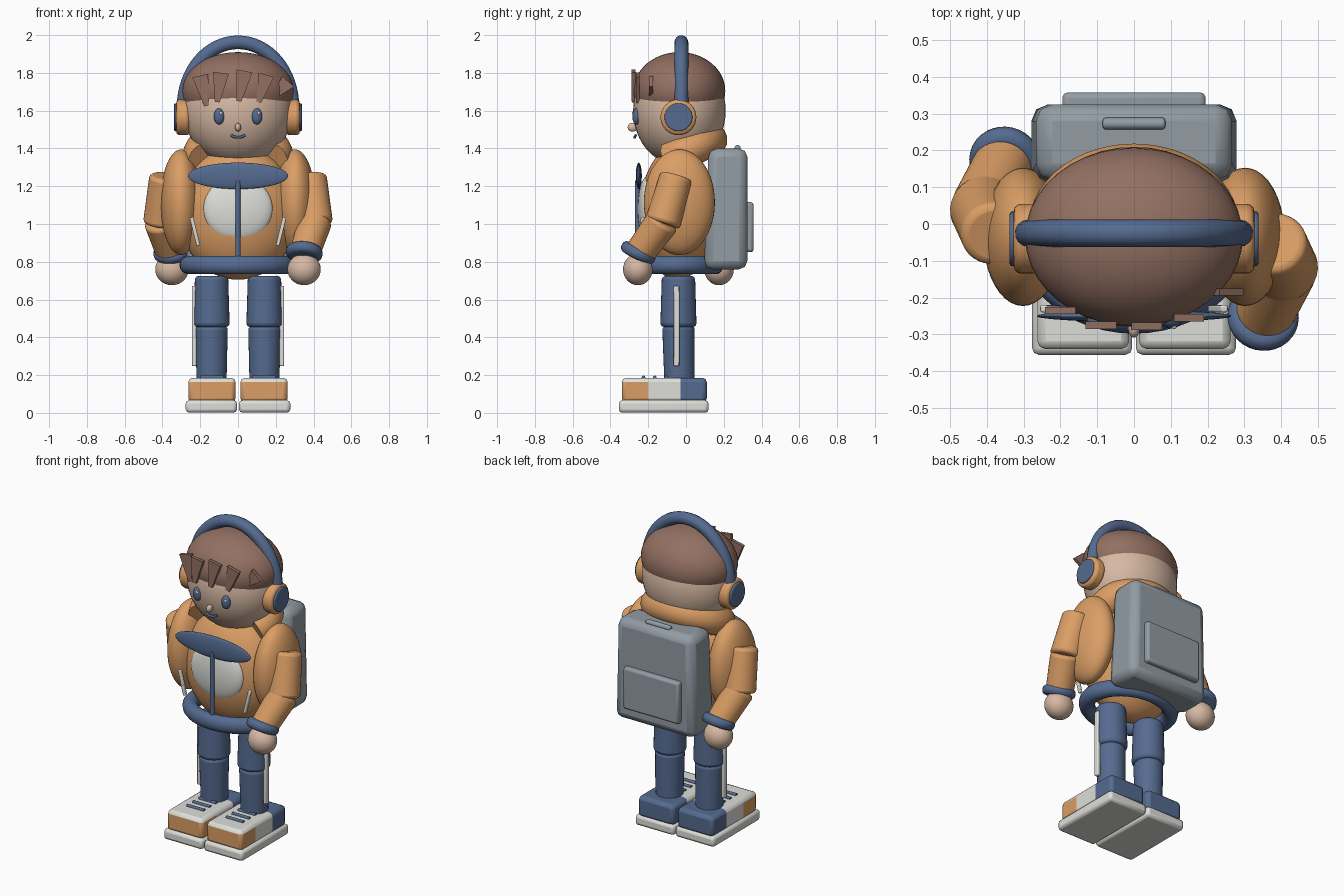
import bpy, bmesh, math
from mathutils import Vector

cube = bpy.data.objects.get("Cube")
if cube:
    bpy.data.objects.remove(cube, do_unlink=True)


def material(name, r, g, b):
    lin = [(c / 255 / 12.92) if c < 11 else ((c / 255 + 0.055) / 1.055) ** 2.4 for c in (r, g, b)]
    m = bpy.data.materials.new(name)
    m.use_nodes = True
    m.diffuse_color = (*lin, 1)
    m.node_tree.nodes["Principled BSDF"].inputs["Base Color"].default_value = (*lin, 1)
    return m


ORANGE = material("orange fabric", 219, 158, 101)
BLUE = material("denim blue", 85, 107, 144)
SKIN = material("skin", 214, 184, 163)
HAIR = material("brown hair", 147, 112, 98)
GREY = material("pack grey", 146, 156, 164)
WHITE = material("off white", 222, 222, 218)


def finish(ob, name, mat, bevel=0, segments=3, angle=40):
    ob.name = name
    ob.data.materials.clear()
    ob.data.materials.append(mat)
    if bevel:
        mod = ob.modifiers.new("bevel", "BEVEL")
        mod.width, mod.segments, mod.limit_method = bevel, segments, "ANGLE"
    bpy.ops.object.select_all(action="DESELECT")
    ob.select_set(True)
    bpy.context.view_layer.objects.active = ob
    bpy.ops.object.shade_smooth_by_angle(angle=math.radians(angle))
    return ob


def ball(name, mat, loc, size):
    bpy.ops.mesh.primitive_uv_sphere_add(segments=40, ring_count=24, location=loc)
    ob = bpy.context.object
    ob.scale = size
    bpy.ops.object.transform_apply(location=False, rotation=False)
    return finish(ob, name, mat)


def box(name, mat, loc, size, bevel, rot=(0, 0, 0), segments=2):
    bpy.ops.mesh.primitive_cube_add(size=1, location=loc, rotation=rot)
    ob = bpy.context.object
    ob.scale = size
    bpy.ops.object.transform_apply(location=False, rotation=False)
    return finish(ob, name, mat, bevel, segments)


def limb(name, mat, a, b, r1, r2, bevel=0.02):
    # Tapered cylinder running from a to b
    a, b = Vector(a), Vector(b)
    bpy.ops.mesh.primitive_cone_add(vertices=32, radius1=r1, radius2=r2, depth=(b - a).length,
                                    location=(a + b) / 2)
    ob = bpy.context.object
    ob.rotation_euler = (b - a).to_track_quat("Z", "Y").to_euler()
    return finish(ob, name, mat, bevel)


def tube(name, mat, points, radius):
    cu = bpy.data.curves.new(name, "CURVE")
    cu.dimensions, cu.bevel_depth, cu.bevel_resolution, cu.use_fill_caps = "3D", radius, 5, True
    sp = cu.splines.new("POLY")
    sp.points.add(len(points) - 1)
    for p, co in zip(sp.points, points):
        p.co = (*co, 1)
    ob = bpy.data.objects.new(name, cu)
    bpy.context.collection.objects.link(ob)
    bpy.ops.object.select_all(action="DESELECT")
    ob.select_set(True)
    bpy.context.view_layer.objects.active = ob
    bpy.ops.object.convert(target="MESH")
    return finish(bpy.context.object, name, mat)


def arc(start, end, steps, place):
    return [place(math.radians(start + (end - start) * i / steps)) for i in range(steps + 1)]


# Head and hair cap
ball("head", SKIN, (0, -0.035, 1.6), (0.288, 0.245, 0.29))
hair = ball("hair", HAIR, (0, -0.035, 1.705), (0.296, 0.243, 0.205))
bm = bmesh.new()
bm.from_mesh(hair.data)
bmesh.ops.bisect_plane(bm, geom=bm.verts[:] + bm.edges[:] + bm.faces[:], plane_co=(0, 0, -0.06),
                       plane_no=(0, 0, -1), clear_outer=True)
bmesh.ops.holes_fill(bm, edges=[e for e in bm.edges if e.is_boundary])
bm.to_mesh(hair.data)
bm.free()
finish(hair, "hair", HAIR)


# Fringe: thin wedges, wide on top and narrow below
def tuft(i, top, bottom, y):
    d = Vector((bottom[0] - top[0], 0, bottom[1] - top[1]))
    ob = box("fringe_tuft_%d" % i, HAIR, ((top[0] + bottom[0]) / 2, y, (top[1] + bottom[1]) / 2),
             (0.085, 0.02, d.length), 0, (0, math.atan2(-d.x, -d.z) + math.pi * 2, 0))
    ob.rotation_euler.y = math.atan2(d.x, d.z) + math.pi
    for v in ob.data.vertices:
        if v.co.z < 0:
            v.co.x *= 0.3


for i, (top, bottom, y) in enumerate([
        ((-0.2, 1.785), (-0.165, 1.625), -0.235), ((-0.09, 1.8), (-0.11, 1.645), -0.275),
        ((0.035, 1.81), (0.005, 1.65), -0.278), ((0.15, 1.79), (0.11, 1.645), -0.255),
        ((0.265, 1.755), (0.2, 1.68), -0.185)]):
    tuft(i + 1, top, bottom, y)

# Face
for s, side in ((1, "left"), (-1, "right")):
    ball(side + "_eye", BLUE, (s * 0.1, -0.262, 1.57), (0.028, 0.022, 0.043))
    ball(side + "_eye_glint", WHITE, (s * 0.1 + 0.009, -0.28, 1.588), (0.007, 0.005, 0.009))
ball("nose", SKIN, (0, -0.283, 1.512), (0.016, 0.026, 0.023))
tube("mouth", BLUE, arc(200, 340, 12, lambda a: (0.038 * math.cos(a),
     -0.262 - 0.01 * abs(math.sin(a)), 1.477 + 0.018 * math.sin(a))), 0.007)

# Headphones
tube("headband", BLUE, arc(0, 180, 32, lambda a: (0.288 * math.cos(a), -0.025,
                                                  1.62 + 0.342 * math.sin(a))), 0.037)
for s, side in ((1, "left"), (-1, "right")):
    limb(side + "_ear_cup", ORANGE, (s * 0.255, -0.04, 1.565), (s * 0.327, -0.04, 1.565), 0.095, 0.095)
    limb(side + "_ear_cap", BLUE, (s * 0.3, -0.04, 1.565), (s * 0.338, -0.04, 1.565), 0.074, 0.074, 0.006)

# Jacket body, hood roll and hem
ball("jacket_body", ORANGE, (0, -0.045, 1.06), (0.315, 0.2, 0.355))
tube("hood_roll", ORANGE, arc(-25, 205, 32, lambda a: (0.2 * math.cos(a), -0.02 + 0.15 * math.sin(a),
                                                       1.375 + 0.07 * math.sin(a))), 0.09)
bpy.ops.mesh.primitive_torus_add(major_segments=48, minor_segments=14, major_radius=0.26,
                                 minor_radius=0.05, location=(0, -0.05, 0.783))
bpy.context.object.scale = (1, 0.8, 1)
finish(bpy.context.object, "jacket_hem", BLUE)
ball("belly_patch", WHITE, (0, -0.205, 1.08), (0.183, 0.05, 0.172))
ball("collar_flap", BLUE, (0, -0.25, 1.255), (0.265, 0.016, 0.07))
limb("zipper", BLUE, (0, -0.257, 0.8), (0, -0.257, 1.23), 0.013, 0.013, 0)

# Sleeves, hands and legs; the left arm swings forward and the right arm back
for s, side in ((1, "left"), (-1, "right")):
    def arm(x, swing, z):
        return (s * x, -0.04 - s * swing, z)

    box(side + "_pocket_trim", WHITE, (s * 0.228, -0.23, 0.96), (0.02, 0.02, 0.155), 0.005,
        (0, s * 0.24, 0))
    ball(side + "_shoulder", ORANGE, (s * 0.302, -0.035, 1.115), (0.108, 0.188, 0.28))
    limb(side + "_upper_sleeve", ORANGE, arm(0.382, 0.01, 1.255), arm(0.408, 0.085, 1.0), 0.087, 0.095)
    limb(side + "_lower_sleeve", ORANGE, arm(0.41, 0.08, 1.02), arm(0.352, 0.21, 0.84), 0.09, 0.08)
    limb(side + "_cuff", BLUE, arm(0.354, 0.2, 0.875), arm(0.348, 0.225, 0.822), 0.097, 0.097, 0.024)
    ball(side + "_hand", SKIN, arm(0.35, 0.215, 0.76), (0.088, 0.078, 0.084))

    limb(side + "_thigh", BLUE, (s * 0.14, -0.04, 0.455), (s * 0.14, -0.04, 0.725), 0.096, 0.088)
    limb(side + "_shin", BLUE, (s * 0.14, -0.035, 0.15), (s * 0.14, -0.04, 0.46), 0.079, 0.086)
    box(side + "_leg_stripe", WHITE, (s * 0.232, -0.05, 0.46), (0.024, 0.03, 0.425), 0.006)

    # Shoe: sole, three-colour upper, laces
    box(side + "_sole", WHITE, (s * 0.141, -0.118, 0.034), (0.272, 0.475, 0.066), 0.018)
    shoe = box(side + "_shoe", WHITE, (s * 0.138, -0.115, 0.12), (0.25, 0.45, 0.13), 0.022)
    bpy.ops.object.modifier_apply(modifier="bevel")
    shoe.data.materials.append(ORANGE)
    shoe.data.materials.append(BLUE)
    bm = bmesh.new()
    bm.from_mesh(shoe.data)
    for co, no in (((0, -0.085, 0), (0, 1, 0)), ((0, 0.085, 0), (0, 1, 0)), ((0, 0, 0.044), (0, 0, 1))):
        bmesh.ops.bisect_plane(bm, geom=bm.verts[:] + bm.edges[:] + bm.faces[:], plane_co=co, plane_no=no)
    for f in bm.faces:
        c = f.calc_center_median()
        if c.y > 0.085:
            f.material_index = 2
        elif c.y < -0.085 and c.z < 0.044:
            f.material_index = 1
    bm.to_mesh(shoe.data)
    bm.free()
    for i in range(3):
        y = -0.225 + 0.06 * i
        limb("%s_lace_%d" % (side, i + 1), BLUE, (s * 0.138 - 0.06, y, 0.187), (s * 0.138 + 0.06, y, 0.187),
             0.01, 0.01, 0)

# Backpack
pack = box("backpack", GREY, (0, 0.21, 1.08), (0.56, 0.23, 0.64), 0.045)
for v in pack.data.vertices:
    if v.co.z > 0:
        v.co.x *= 0.95
        if v.co.y < 0:
            v.co.y += 0.025
box("backpack_pocket", GREY, (0, 0.325, 0.983), (0.39, 0.066, 0.265), 0.015)
limb("backpack_handle", GREY, (-0.085, 0.273, 1.403), (0.085, 0.273, 1.403), 0.016, 0.016, 0.008)
